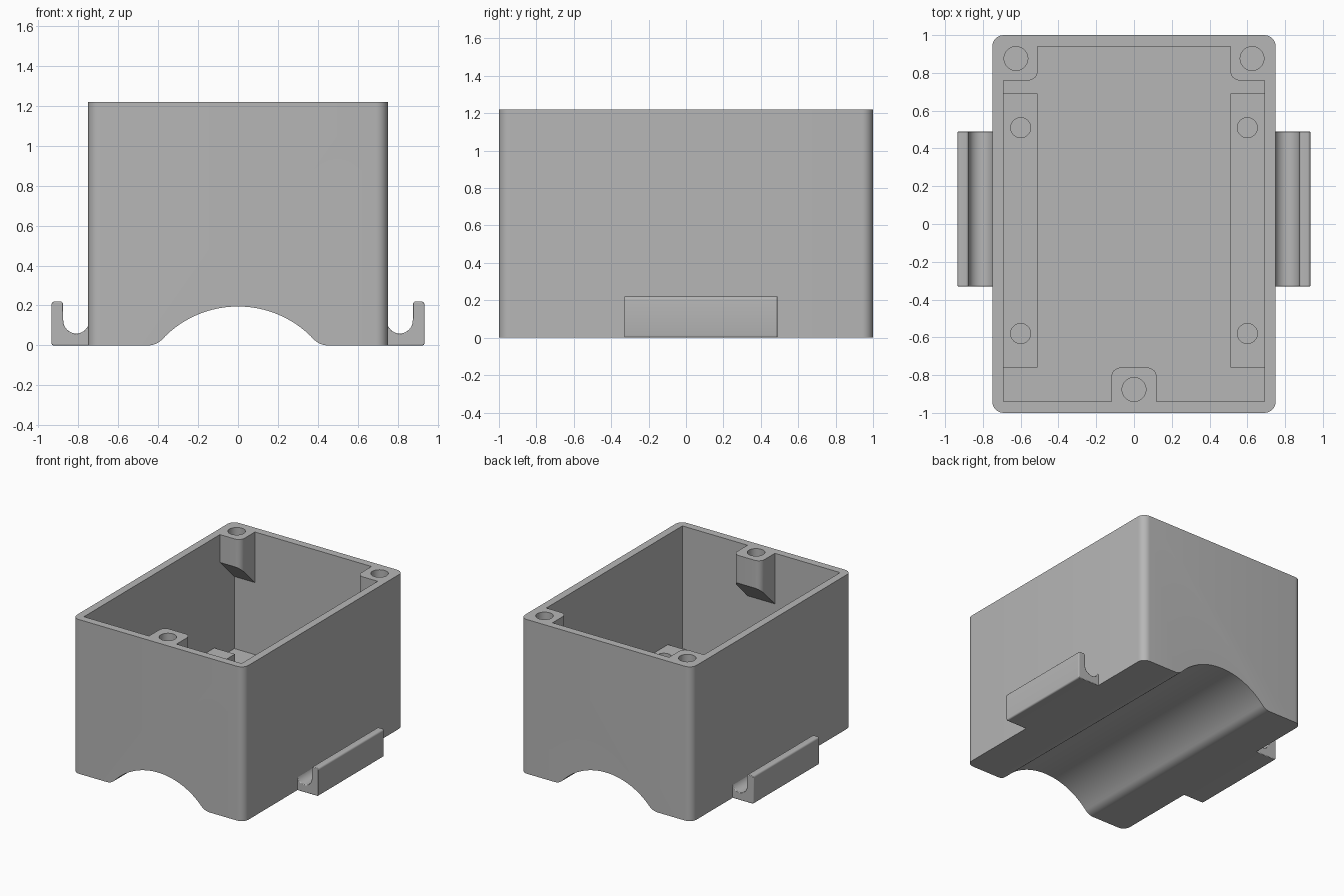
import bpy, bmesh
from math import sin, cos, pi, radians, atan2
from mathutils import Vector

if "Cube" in bpy.data.objects:
    bpy.data.objects.remove(bpy.data.objects["Cube"], do_unlink=True)

HW, HL, TOP = 0.75, 1.0, 1.22     # half width, half length, height
WALL, FLOOR = 0.06, 0.25
IX, IY = HW - WALL, HL - WALL     # inner half sizes

grey = bpy.data.materials.new("plain_grey")
grey.use_nodes = True
grey.diffuse_color = (0.47, 0.47, 0.47, 1)
grey.node_tree.nodes["Principled BSDF"].inputs["Base Color"].default_value = grey.diffuse_color


def arc(cx, cy, r, a0, a1, n=8):
    """Points on a circular arc, angles in radians."""
    return [(cx + r * cos(a0 + (a1 - a0) * i / n),
             cy + r * sin(a0 + (a1 - a0) * i / n)) for i in range(n + 1)]


def prism(name, pts, lo, hi, axis="z"):
    """Extrude a 2D outline along z (x, y outline) or y (x, z outline)."""
    place = (lambda p, t: (p[0], p[1], t)) if axis == "z" else (lambda p, t: (p[0], t, p[1]))
    bm = bmesh.new()
    face = bm.faces.new([bm.verts.new(place(p, lo)) for p in pts])
    new = bmesh.ops.extrude_face_region(bm, geom=[face])["geom"]
    shift = Vector(place((0, 0), hi - lo))
    bmesh.ops.translate(bm, vec=shift, verts=[g for g in new if isinstance(g, bmesh.types.BMVert)])
    bmesh.ops.recalc_face_normals(bm, faces=bm.faces)
    mesh = bpy.data.meshes.new(name)
    bm.to_mesh(mesh)
    bm.free()
    mesh.materials.append(grey)
    ob = bpy.data.objects.new(name, mesh)
    bpy.context.collection.objects.link(ob)
    return ob


def activate(ob):
    bpy.ops.object.select_all(action="DESELECT")
    ob.select_set(True)
    bpy.context.view_layer.objects.active = ob


def cut(ob, cutter):
    """Subtract the cutter and remove it."""
    cutter.hide_render = True
    mod = ob.modifiers.new("cut", "BOOLEAN")
    mod.operation, mod.solver, mod.object = "DIFFERENCE", "EXACT", cutter
    activate(ob)
    bpy.ops.object.modifier_apply(modifier=mod.name)
    bpy.data.objects.remove(cutter, do_unlink=True)


def finish(ob):
    activate(ob)
    bpy.ops.object.shade_smooth_by_angle(angle=radians(30))


def rect(x0, x1, y0, y1):
    return [(x0, y0), (x1, y0), (x1, y1), (x0, y1)]


def hole(x, y, r, lo, hi):
    return prism("hole_cutter", arc(x, y, r, 0, 2 * pi, 40)[:-1], lo, hi)


# Box shell with rounded upright corners
R = 0.06
outline = []
for i, (sx, sy) in enumerate([(1, 1), (-1, 1), (-1, -1), (1, -1)]):
    outline += arc(sx * (HW - R), sy * (HL - R), R, i * pi / 2, (i + 1) * pi / 2)
box = prism("box_shell", outline, 0, TOP)
cut(box, prism("cavity_cutter", rect(-IX, IX, -IY, IY), FLOOR, TOP + 0.2))

# Arched channel along the underside, blended into the flat feet
ARCH_R, ARCH_Z, FILLET, FX = 0.52, -0.325, 0.1, 0.451
tilt = atan2(FILLET - ARCH_Z, FX)
channel = [(-FX, -0.1), (FX, -0.1)]
channel += arc(FX, FILLET, FILLET, -pi / 2, tilt - pi, 10)
channel += arc(0, ARCH_Z, ARCH_R, tilt, pi - tilt, 40)[1:-1]
channel += arc(-FX, FILLET, FILLET, -tilt, -pi / 2, 10)
cut(box, prism("channel_cutter", channel, -1.2, 1.2, "y"))

# Blind holes continuing from the ledges into the floor
LEDGE_Z, HOLES = 0.35, (0.51, -0.58)
for s in (-1, 1):
    for y in HOLES:
        cut(box, hole(s * 0.6, y, 0.053, 0.15, FLOOR + 0.02))
finish(box)

# Side ledges inside the box
for s, side in ((1, "left"), (-1, "right")):
    ledge = prism(side + "_ledge", rect(*sorted((s * 0.51, s * IX)), -0.76, 0.69), FLOOR, LEDGE_Z)
    for y in HOLES:
        cut(ledge, hole(s * 0.6, y, 0.053, FLOOR - 0.1, LEDGE_Z + 0.1))
    finish(ledge)


def boss(name, pts, x, y):
    """Screw boss hanging from the rim, its underside sloping down to the wall."""
    ob = prism(name, pts, 0.9, TOP)
    for v in ob.data.vertices:
        if v.co.z < TOP - 0.1:
            v.co.z = TOP - 0.22 - (abs(v.co.y) - 0.76)
    cut(ob, hole(x, y, 0.063, TOP - 0.25, TOP + 0.1))
    finish(ob)


# Two corner bosses at the back, one in the middle of the front wall
for s, side in ((1, "left"), (-1, "right")):
    pts = [(IX, IY), (0.51, IY)] + arc(0.56, 0.81, 0.05, pi, 1.5 * pi) + [(IX, 0.76)]
    boss("back_" + side + "_boss", [(s * a, b) for a, b in pts], s * 0.625, 0.876)
front = [(-0.12, -IY), (0.12, -IY)] + arc(0.07, -0.81, 0.05, 0, pi / 2)
front += arc(-0.07, -0.81, 0.05, pi / 2, pi)
boss("front_boss", front, 0, -0.876)

# Hooked rails on both sides
rail = [(HW - 0.01, 0)] + arc(0.922, 0.012, 0.012, -pi / 2, 0, 4)
rail += arc(0.919, 0.205, 0.015, 0, pi / 2, 5) + arc(0.89, 0.205, 0.015, pi / 2, pi, 5)
rail += arc(0.81, 0.125, 0.065, 0, -pi * 0.9, 18) + [(HW - 0.01, 0.105)]
for s, side in ((1, "left"), (-1, "right")):
    ob = prism(side + "_rail", [(s * a, b) for a, b in rail], -0.33, 0.49, "y")
    bev = ob.modifiers.new("soft_ends", "BEVEL")
    bev.width, bev.segments, bev.limit_method, bev.angle_limit = 0.006, 2, "ANGLE", radians(50)
    finish(ob)
